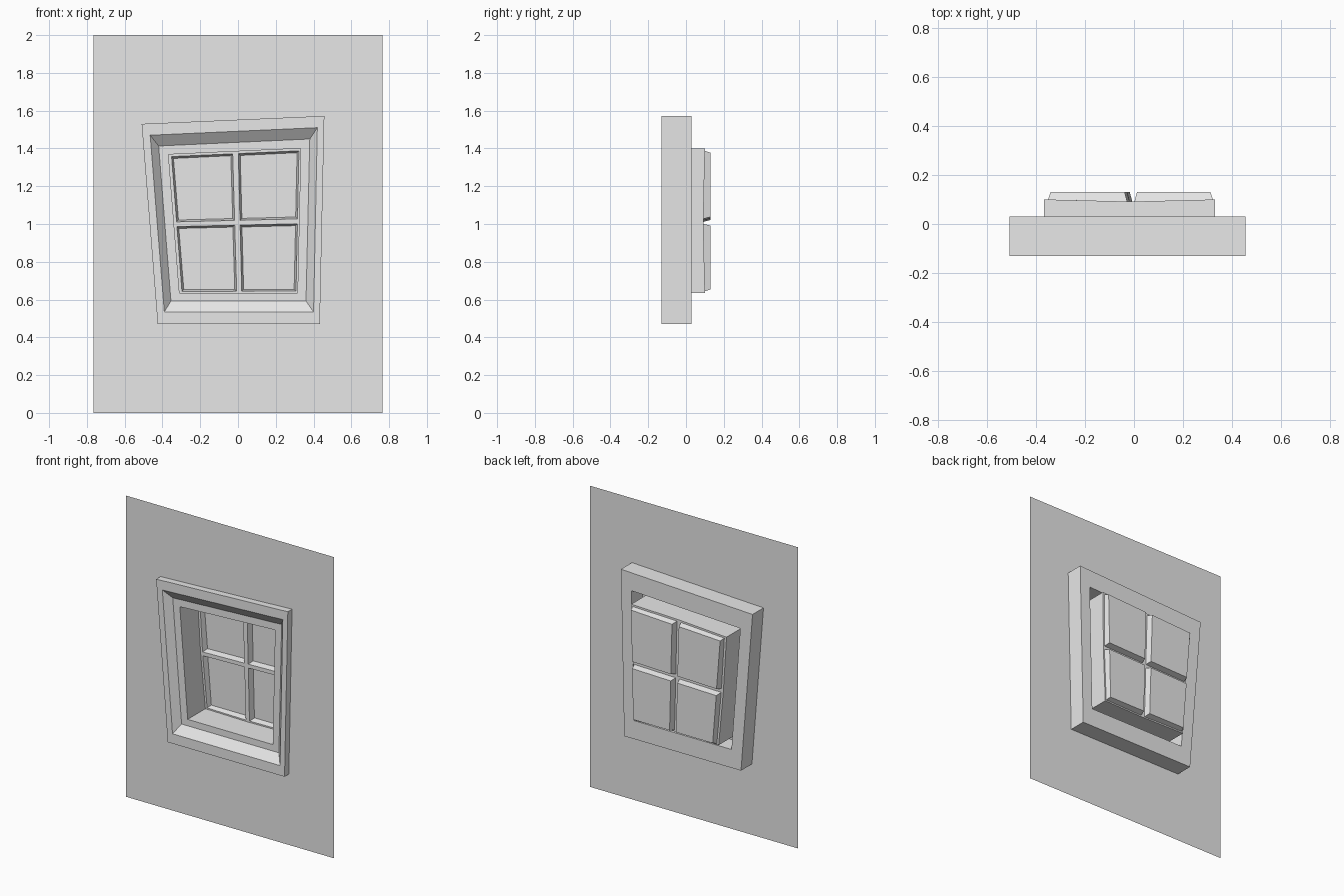
import bpy
import bmesh
from mathutils import Vector

cube = bpy.data.objects.get("Cube")
if cube:
    bpy.data.objects.remove(cube, do_unlink=True)

# One plain material
GREY = (0.8, 0.8, 0.8, 1.0)
plaster = bpy.data.materials.new("plain_grey")
plaster.use_nodes = True
plaster.diffuse_color = GREY
plaster.node_tree.nodes["Principled BSDF"].inputs["Base Color"].default_value = GREY


def finish(bm, name):
    mesh = bpy.data.meshes.new(name)
    bm.to_mesh(mesh)
    bm.free()
    mesh.materials.append(plaster)
    obj = bpy.data.objects.new(name, mesh)
    bpy.context.collection.objects.link(obj)
    return obj


def add_loop(bm, corners, y):
    return [bm.verts.new((x, y, z)) for x, z in corners]


def bridge(bm, a, b):
    n = len(a)
    for i in range(n):
        j = (i + 1) % n
        bm.faces.new((a[i], a[j], b[j], b[i]))


# Corner order everywhere: bottom left, bottom right, top right, top left
WALL_Y = -0.085
WALL = [(-0.765, 0), (0.765, 0), (0.765, 2), (-0.765, 2)]
RECESS = [(-0.31, 0.635), (0.315, 0.635), (0.332, 1.4), (-0.368, 1.368)]

# Crooked frame: a solid ring with a sloped inner lip
OUTER = [(-0.425, 0.47), (0.433, 0.47), (0.457, 1.572), (-0.51, 1.53)]
LIP = [(-0.39, 0.535), (0.4, 0.535), (0.42, 1.51), (-0.465, 1.47)]
INNER = [(-0.355, 0.592), (0.36, 0.592), (0.38, 1.45), (-0.42, 1.413)]
bm = bmesh.new()
rings = [add_loop(bm, c, y) for c, y in
         ((OUTER, -0.13), (LIP, -0.13), (INNER, WALL_Y), (INNER, 0.03), (OUTER, 0.03))]
for i, ring in enumerate(rings):
    bridge(bm, ring, rings[(i + 1) % len(rings)])
bmesh.ops.recalc_face_normals(bm, faces=bm.faces)
finish(bm, "window_frame")

# Wall sheet with a deep recess, a crossbar grid and four sunken panes
U = (0, 0.022, 0.485, 0.528, 0.987, 1)
V = (0, 0.012, 0.479, 0.513, 0.984, 1)
LAST = len(U) - 1
BL, BR, TR, TL = (Vector((x, 0, z)) for x, z in RECESS)
bm = bmesh.new()


def grid_vert(i, j):
    point = BL.lerp(BR, U[i]).lerp(TL.lerp(TR, U[i]), V[j])
    # the crossbars sag slightly forward
    point.y = 0.092 if i in (2, 3) or j in (2, 3) else 0.1
    return bm.verts.new(point)


grid = [[grid_vert(i, j) for j in range(LAST + 1)] for i in range(LAST + 1)]
for i in range(LAST):
    for j in range(LAST):
        cell = [grid[i][j], grid[i + 1][j], grid[i + 1][j + 1], grid[i][j + 1]]
        if i in (1, 3) and j in (1, 3):
            # pane pushed back and slightly smaller than its opening
            mid = sum((v.co for v in cell), Vector()) / 4
            pane = []
            for v in cell:
                co = v.co.copy()
                co.x += 0.01 if co.x < mid.x else -0.01
                co.z += 0.01 if co.z < mid.z else -0.01
                co.y = 0.13
                pane.append(bm.verts.new(co))
            bridge(bm, cell, pane)
            bm.faces.new(pane)
        else:
            bm.faces.new(cell)

# Recess sides and the wall around the opening
wall = add_loop(bm, WALL, WALL_Y)
span = range(LAST + 1)
edges = ([grid[i][0] for i in span], [grid[LAST][j] for j in span],
         [grid[i][LAST] for i in reversed(span)], [grid[0][j] for j in reversed(span)])
front = {}
for row in edges:
    for v in row:
        if v not in front:
            front[v] = bm.verts.new((v.co.x, WALL_Y, v.co.z))
for k, row in enumerate(edges):
    for a, b in zip(row, row[1:]):
        bm.faces.new((front[a], front[b], b, a))
    bm.faces.new([wall[k], wall[(k + 1) % 4]] + [front[v] for v in reversed(row)])
bmesh.ops.recalc_face_normals(bm, faces=bm.faces)
bm.faces.ensure_lookup_table()
if bm.faces[-1].normal.y > 0:
    bmesh.ops.reverse_faces(bm, faces=bm.faces)
finish(bm, "wall_with_window")
